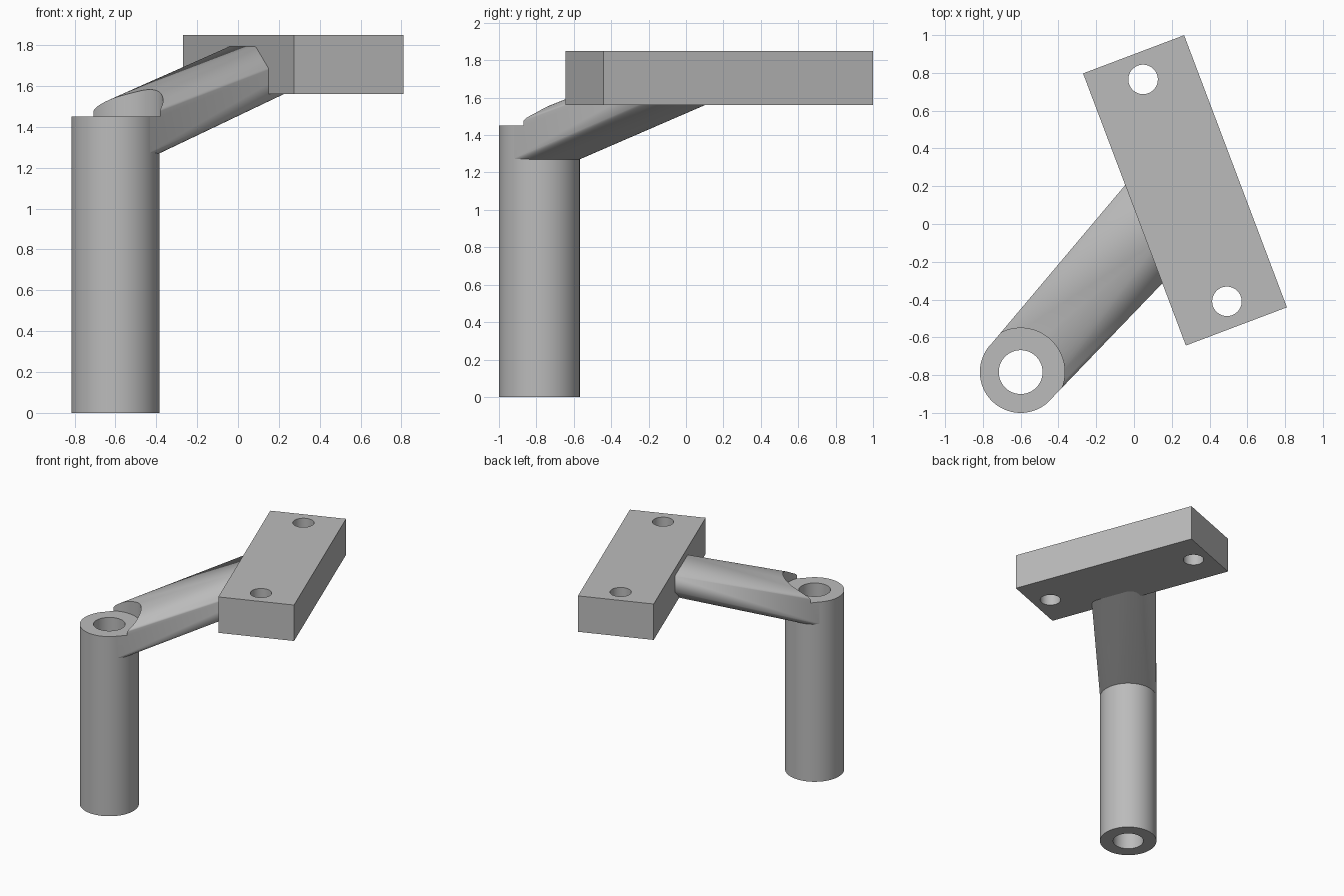
import bpy, bmesh, math
from mathutils import Matrix, Vector

cube = bpy.data.objects.get("Cube")
if cube:
    bpy.data.objects.remove(cube, do_unlink=True)

# Key dimensions
POST = Vector((-0.6, -0.784, 0))
POST_R, BORE_R, RELIEF_R = 0.216, 0.116, 0.233
POST_TOP, ARM_LOW = 1.45, 1.27
PLATE = Vector((0.27, 0.178, 0))
TURN = Matrix.Rotation(math.radians(20.7), 4, 'Z')
PLATE_LOW, PLATE_TOP = 1.56, 1.85

grey = bpy.data.materials.new("plain_grey")
grey.use_nodes = True
grey.diffuse_color = (0.5, 0.5, 0.5, 1)
grey.node_tree.nodes["Principled BSDF"].inputs["Base Color"].default_value = (0.5, 0.5, 0.5, 1)


def add_cylinder(bm, center, radius, low, high):
    place = Matrix.Translation((center.x, center.y, (low + high) / 2))
    bmesh.ops.create_cone(bm, cap_ends=True, segments=96, radius1=radius,
                          radius2=radius, depth=high - low, matrix=place)


def add_block(bm, width, length, low, high):
    place = Matrix.Translation((PLATE.x, PLATE.y, (low + high) / 2)) @ TURN
    size = Matrix.Diagonal((width, length, high - low, 1))
    bmesh.ops.create_cube(bm, size=1, matrix=place @ size)


def make_object(name, bm):
    bmesh.ops.recalc_face_normals(bm, faces=bm.faces)
    mesh = bpy.data.meshes.new(name)
    bm.to_mesh(mesh)
    bm.free()
    mesh.materials.append(grey)
    obj = bpy.data.objects.new(name, mesh)
    bpy.context.collection.objects.link(obj)
    return obj


def activate(obj):
    bpy.ops.object.select_all(action='DESELECT')
    obj.select_set(True)
    bpy.context.view_layer.objects.active = obj


def drill(obj, center, radius, low, high):
    bm = bmesh.new()
    add_cylinder(bm, center, radius, low, high)
    cutter = make_object("cutter", bm)
    cutter.hide_render = True
    mod = obj.modifiers.new("drill", 'BOOLEAN')
    mod.operation, mod.solver, mod.object = 'DIFFERENCE', 'EXACT', cutter
    activate(obj)
    bpy.ops.object.modifier_apply(modifier=mod.name)
    bpy.data.objects.remove(cutter, do_unlink=True)


# Hollow post
bm = bmesh.new()
add_cylinder(bm, POST, POST_R, 0, POST_TOP)
post = make_object("post", bm)
drill(post, POST, BORE_R, -0.1, 2)

# Mounting plate with two bolt holes
bm = bmesh.new()
add_block(bm, 0.572, 1.54, PLATE_LOW, PLATE_TOP)
plate = make_object("mounting_plate", bm)
for side in (-1, 1):
    drill(plate, PLATE + TURN @ Vector((0, side * 0.628, 0)), 0.078, 1, 2)

# Sloping arm: hull from a disc on the post to a block inside the plate
bm = bmesh.new()
add_cylinder(bm, POST, POST_R - 0.001, ARM_LOW, POST_TOP)
add_block(bm, 0.386, 0.38, 1.70, 1.822)
bmesh.ops.delete(bm, geom=bm.edges[:], context='EDGES_FACES')
if not bm.verts:
    add_cylinder(bm, POST, POST_R - 0.001, ARM_LOW, POST_TOP)
    add_block(bm, 0.386, 0.38, 1.70, 1.822)
hull = bmesh.ops.convex_hull(bm, input=bm.verts[:])
spare = [g for g in hull["geom_interior"] if isinstance(g, bmesh.types.BMVert)]
bmesh.ops.delete(bm, geom=spare, context='VERTS')
bmesh.ops.dissolve_limit(bm, angle_limit=0.002, verts=bm.verts[:], edges=bm.edges[:])
arm = make_object("arm", bm)
drill(arm, POST, POST_R, 1, POST_TOP + 0.01)
drill(arm, POST, RELIEF_R, POST_TOP, 2)

for obj in (post, plate, arm):
    activate(obj)
    bpy.ops.object.shade_smooth_by_angle(angle=math.radians(30))
